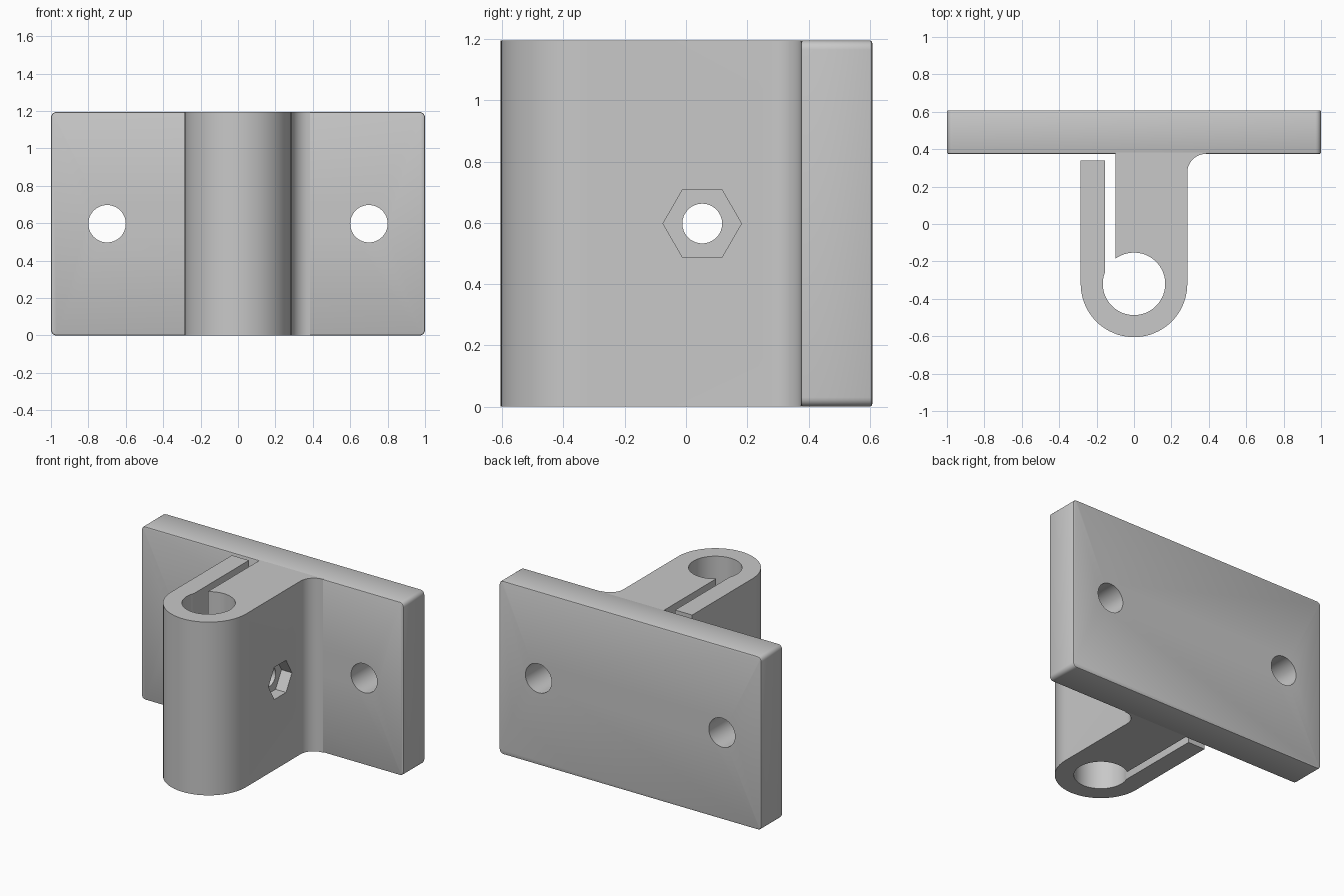
import bpy, bmesh, math
from mathutils import Matrix

cube = bpy.data.objects.get("Cube")
if cube:
    bpy.data.objects.remove(cube, do_unlink=True)

HEIGHT = 1.195
MID = HEIGHT / 2
PLATE_FRONT, PLATE_BACK = 0.375, 0.608
BORE_Y, BORE_R, OUTER_R = -0.32, 0.167, 0.285

# Single plain grey
grey = bpy.data.materials.new("plain grey")
grey.use_nodes = True
grey.diffuse_color = (0.58, 0.58, 0.58, 1)
grey.node_tree.nodes["Principled BSDF"].inputs["Base Color"].default_value = grey.diffuse_color


def add_object(name, bm):
    bmesh.ops.recalc_face_normals(bm, faces=bm.faces)
    mesh = bpy.data.meshes.new(name)
    bm.to_mesh(mesh)
    bm.free()
    mesh.materials.append(grey)
    obj = bpy.data.objects.new(name, mesh)
    bpy.context.collection.objects.link(obj)
    return obj


def arc(cx, cy, r, start, end, steps):
    """Points on an arc, angles in radians."""
    return [(cx + r * math.cos(start + (end - start) * i / steps),
             cy + r * math.sin(start + (end - start) * i / steps))
            for i in range(steps + 1)]


def rod(name, sides, radius, depth, centre, axis, turn=0):
    """Cutting prism along an axis."""
    bm = bmesh.new()
    bmesh.ops.create_cone(bm, cap_ends=True, segments=sides, radius1=radius,
                          radius2=radius, depth=depth)
    spin = Matrix.Rotation(turn, 4, 'Z')
    tilt = Matrix.Rotation(math.pi / 2, 4, 'Y' if axis == 'X' else 'X')
    bm.transform(Matrix.Translation(centre) @ tilt @ spin)
    obj = add_object(name, bm)
    obj.hide_render = True
    return obj


def cut(obj, cutters):
    """Apply boolean cuts, then discard the cutters."""
    bpy.context.view_layer.objects.active = obj
    for cutter in cutters:
        mod = obj.modifiers.new("cut", 'BOOLEAN')
        mod.operation = 'DIFFERENCE'
        mod.solver = 'EXACT'
        mod.object = cutter
        bpy.ops.object.modifier_apply(modifier=mod.name)
        bpy.data.objects.remove(cutter, do_unlink=True)


def smooth(obj):
    bpy.ops.object.select_all(action='DESELECT')
    obj.select_set(True)
    bpy.context.view_layer.objects.active = obj
    bpy.ops.object.shade_smooth_by_angle(angle=math.radians(30))


# Mounting plate: rounded corners, then a fine edge rounding
bm = bmesh.new()
bmesh.ops.create_cube(bm, size=1)
bm.transform(Matrix.Translation((0, (PLATE_FRONT + PLATE_BACK) / 2, MID))
             @ Matrix.Diagonal((2, PLATE_BACK - PLATE_FRONT, HEIGHT, 1)))
corners = [e for e in bm.edges if abs(e.verts[0].co.y - e.verts[1].co.y) > 0.1]
bmesh.ops.bevel(bm, geom=corners, offset=0.03, segments=5, profile=0.5, affect='EDGES')
rims = [e for e in bm.edges if abs(e.verts[0].co.y - e.verts[1].co.y) < 0.01]
bmesh.ops.bevel(bm, geom=rims, offset=0.008, segments=2, profile=0.5, affect='EDGES')
plate = add_object("mounting_plate", bm)
cut(plate, [rod("screw_cutter", 48, 0.1, 1, (x, PLATE_BACK, MID), 'Y') for x in (-0.7, 0.7)])
smooth(plate)

# Split clamp: one outline with fillet, rounded nose, free jaw, bore and slot
jaw_in, slot_in = -0.155, -0.10
root = PLATE_FRONT + 0.01
a_jaw = math.acos(jaw_in / BORE_R)
a_slot = math.acos(slot_in / BORE_R)
outline = [(slot_in, root), (0.385, root)]
outline += arc(0.385, PLATE_FRONT - 0.1, 0.1, math.pi / 2, math.pi, 10)
outline += arc(0, BORE_Y, OUTER_R, 0, -math.pi, 40)
outline += [(-OUTER_R, 0.34), (jaw_in, 0.34)]
outline += arc(0, BORE_Y, BORE_R, a_jaw, 2 * math.pi + a_slot, 56)
bm = bmesh.new()
base = bm.faces.new([bm.verts.new((x, y, 0)) for x, y in outline])
top = bmesh.ops.extrude_face_region(bm, geom=[base])["geom"]
bmesh.ops.translate(bm, vec=(0, 0, HEIGHT),
                    verts=[v for v in top if isinstance(v, bmesh.types.BMVert)])
clamp = add_object("split_clamp", bm)

# Cross bolt hole with a hexagonal nut pocket on the model's left
BOLT_Y, POCKET = 0.053, 0.08
cut(clamp, [rod("bolt_cutter", 32, 0.065, 1, (0, BOLT_Y, MID), 'X'),
            rod("nut_cutter", 6, 0.128, 2 * POCKET, (OUTER_R, BOLT_Y, MID), 'X')])
# Ensure only the one material slot remains
for obj in (plate, clamp):
    obj.data.materials.clear()
    obj.data.materials.append(grey)
smooth(clamp)
